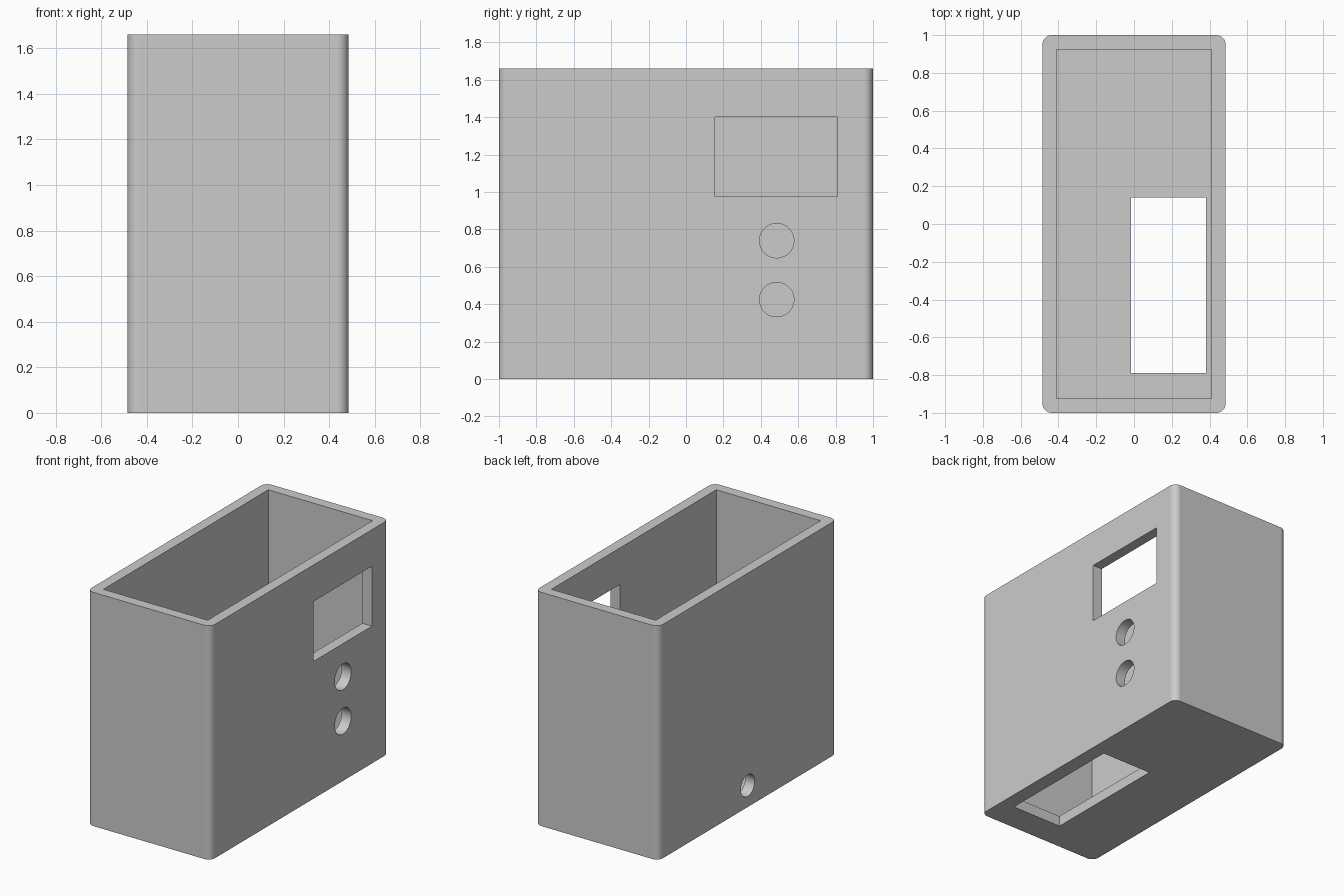
import bpy
import math

if "Cube" in bpy.data.objects:
    bpy.data.objects.remove(bpy.data.objects["Cube"])

WIDTH, DEPTH, HEIGHT = 0.97, 2.0, 1.66
WALL = 0.075
SIDE = WIDTH / 2 - WALL / 2   # middle of the side wall thickness

grey = bpy.data.materials.new("plain grey")
grey.use_nodes = True
colour = (0.6, 0.6, 0.6, 1)
grey.diffuse_color = colour
grey.node_tree.nodes["Principled BSDF"].inputs["Base Color"].default_value = colour


def block(name, low, high):
    """Axis-aligned box between two corners."""
    bpy.ops.mesh.primitive_cube_add(size=1, location=[(a + b) / 2 for a, b in zip(low, high)])
    ob = bpy.context.object
    ob.name = name
    ob.scale = [b - a for a, b in zip(low, high)]
    bpy.ops.object.transform_apply(location=True, rotation=False, scale=True)
    ob.data.materials.append(grey)
    return ob


def side_hole(name, x, y, z, radius):
    """Round cutter running through a side wall."""
    bpy.ops.mesh.primitive_cylinder_add(vertices=48, radius=radius, depth=WALL * 2,
                                        location=(x, y, z), rotation=(0, math.pi / 2, 0))
    ob = bpy.context.object
    ob.name = name
    ob.data.materials.append(grey)
    return ob


def apply_modifier(ob, mod):
    bpy.context.view_layer.objects.active = ob
    bpy.ops.object.modifier_apply(modifier=mod.name)


# Outer body with rounded upright corners
body = block("open_box", (-WIDTH / 2, -DEPTH / 2, 0), (WIDTH / 2, DEPTH / 2, HEIGHT))
weights = body.data.attributes.new("bevel_weight_edge", 'FLOAT', 'EDGE')
for edge in body.data.edges:
    a, b = (body.data.vertices[i].co for i in edge.vertices)
    weights.data[edge.index].value = 1.0 if abs(a.z - b.z) > 1 else 0.0
bevel = body.modifiers.new("rounded corners", 'BEVEL')
bevel.limit_method = 'WEIGHT'
bevel.width = 0.05
bevel.segments = 8
apply_modifier(body, bevel)

# Cavity, display window, floor opening and round holes
inner_x, inner_y = WIDTH / 2 - WALL, DEPTH / 2 - WALL
cutters = [
    block("cavity", (-inner_x, -inner_y, WALL), (inner_x, inner_y, HEIGHT + 0.2)),
    block("side_window", (SIDE - WALL, 0.155, 0.975), (SIDE + WALL, 0.81, 1.4)),
    block("floor_opening", (-0.015, -0.79, -0.1), (0.38, 0.14, WALL + 0.1)),
    side_hole("upper_button_hole", SIDE, 0.485, 0.74, 0.092),
    side_hole("lower_button_hole", SIDE, 0.485, 0.425, 0.092),
    side_hole("cable_hole", -SIDE, 0, 0.153, 0.077),
]
for cutter in cutters:
    cut = body.modifiers.new(cutter.name, 'BOOLEAN')
    cut.operation = 'DIFFERENCE'
    cut.solver = 'EXACT'
    cut.object = cutter
    apply_modifier(body, cut)
    bpy.data.objects.remove(cutter)

# Smooth corners and holes, crisp edges elsewhere
bpy.ops.object.select_all(action='DESELECT')
body.select_set(True)
bpy.context.view_layer.objects.active = body
bpy.ops.object.shade_smooth_by_angle(angle=math.radians(30))
normals = body.modifiers.new("flat walls", 'WEIGHTED_NORMAL')
normals.keep_sharp = True
